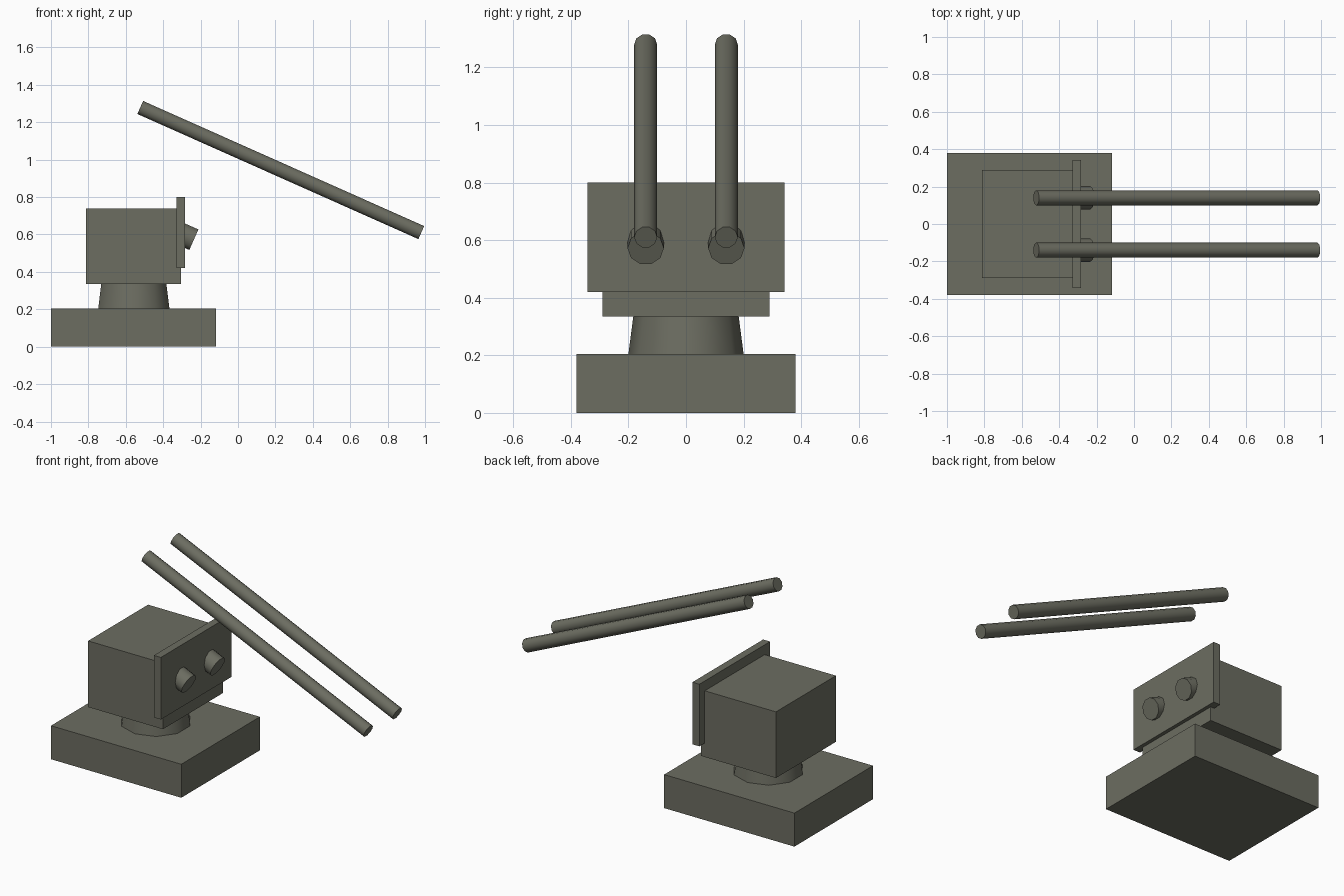
import bpy
from math import radians
from mathutils import Vector

cube = bpy.data.objects.get("Cube")
if cube:
    bpy.data.objects.remove(cube, do_unlink=True)

# One flat grey-green for everything
paint = bpy.data.materials.new("olive_grey")
paint.use_nodes = True
colour = (0.15, 0.153, 0.12, 1)
paint.diffuse_color = colour
paint.node_tree.nodes["Principled BSDF"].inputs["Base Color"].default_value = colour


def finish(name, smooth=False):
    ob = bpy.context.object
    ob.name = ob.data.name = name
    ob.data.materials.append(paint)
    if smooth:
        bpy.ops.object.shade_smooth_by_angle(angle=radians(40))
    return ob


def box(name, x0, x1, half_y, z0, z1):
    bpy.ops.mesh.primitive_cube_add(size=1, location=((x0 + x1) / 2, 0, (z0 + z1) / 2))
    bpy.context.object.scale = (x1 - x0, 2 * half_y, z1 - z0)
    bpy.ops.object.transform_apply(location=False, rotation=False, scale=True)
    finish(name)


SIDES = 10
PITCH = radians(24)
AXIS = Vector((1, 0, 0))
AXIS.rotate(Vector((0, 0, 1)).rotation_difference(Vector((0, 0, 1))))


def tilted_rod(name, tip, radius, length):
    """Cylinder pointing to +x and downwards, ending at tip."""
    turn = radians(90) + PITCH
    bpy.ops.mesh.primitive_cylinder_add(vertices=SIDES, radius=radius, depth=length)
    ob = finish(name, smooth=True)
    ob.rotation_euler = (0, turn, 0)
    ob.location = Vector(tip) - ob.rotation_euler.to_matrix() @ Vector((0, 0, length / 2))


# Pedestal, neck and turret
box("base", -1, -0.118, 0.38, 0, 0.205)
bpy.ops.mesh.primitive_cone_add(vertices=SIDES, radius1=0.2, radius2=0.183,
                                depth=0.13, location=(-0.557, 0, 0.27))
finish("neck", smooth=True)
box("turret", -0.812, -0.305, 0.29, 0.335, 0.74)
box("front_plate", -0.33, -0.283, 0.342, 0.42, 0.80)

# Paired sockets on the plate and the long barrels floating above
for side, y in (("left", 0.14), ("right", -0.14)):
    tilted_rod(side + "_socket", (-0.236, y, 0.572), 0.063, 0.12)
    tilted_rod(side + "_barrel", (0.98, y, 0.61), 0.04, 1.645)
